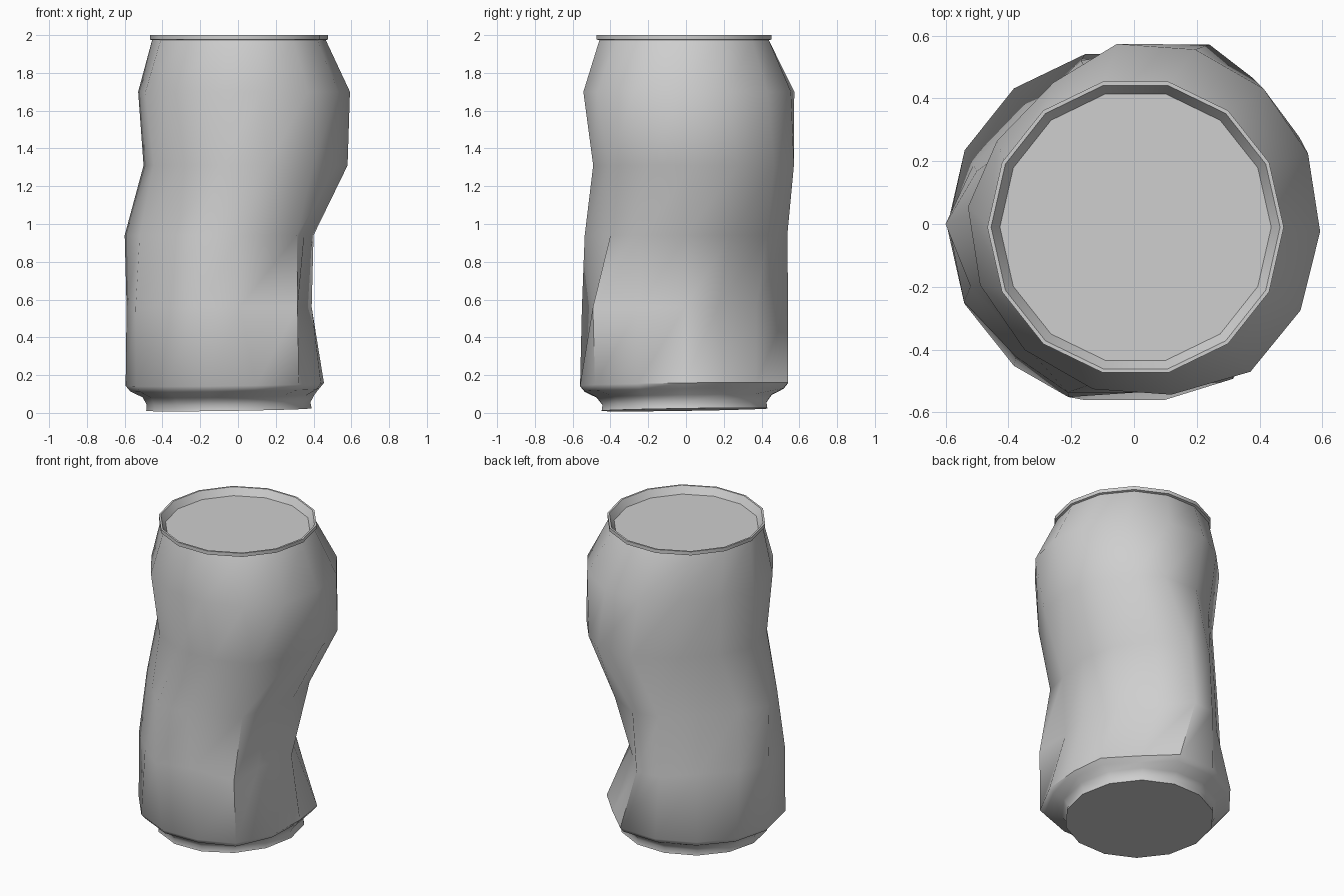
import bpy
import bmesh
from math import sin, cos, radians, tau

cube = bpy.data.objects.get("Cube")
if cube:
    bpy.data.objects.remove(cube)

SIDES = 14

metal = bpy.data.materials.new("bare_metal")
metal.use_nodes = True
metal.diffuse_color = (0.62, 0.62, 0.62, 1)
metal.node_tree.nodes["Principled BSDF"].inputs["Base Color"].default_value = (0.62, 0.62, 0.62, 1)


def ring(bm, z, cx, cy, rx, ry, twist=0, tilt=0, dents=None):
    """One loop of the can; dents map a column to its (dx, dy) offset."""
    verts = []
    for i in range(SIDES):
        a = tau * i / SIDES + radians(twist)
        dx, dy = (dents or {}).get(i, (0, 0))
        x, y = cx + rx * cos(a) + dx, cy + ry * sin(a) + dy
        verts.append(bm.verts.new((x, y, z + tilt * (x + y))))
    return verts


def loft(name, rings, cap_start=False, cap_end=False):
    """Skin a list of rings into one shell."""
    bm = bmesh.new()
    loops = [ring(bm, *r) for r in rings]
    for low, high in zip(loops, loops[1:]):
        for i in range(SIDES):
            j = (i + 1) % SIDES
            bm.faces.new((low[i], low[j], high[j], high[i]))
    if cap_start:
        bm.faces.new(loops[0][::-1])
    if cap_end:
        bm.faces.new(loops[-1])
    mesh = bpy.data.meshes.new(name)
    bm.to_mesh(mesh)
    bm.free()
    mesh.materials.append(metal)
    obj = bpy.data.objects.new(name, mesh)
    bpy.context.collection.objects.link(obj)
    bpy.ops.object.select_all(action="DESELECT")
    obj.select_set(True)
    bpy.context.view_layer.objects.active = obj
    bpy.ops.object.shade_smooth_by_angle(angle=radians(50))
    return obj


# Crushed folds in the wall, by column counted from +x towards +y
base_dent = {0: (-0.08, 0), 1: (-0.05, -0.03), 2: (-0.05, -0.06),
             12: (0, -0.03), 13: (-0.04, 0)}
low_dent = {1: (-0.07, -0.07), 2: (-0.08, -0.06), 3: (-0.03, 0),
            4: (0.04, -0.02), 5: (0.07, -0.07), 6: (0.03, -0.05),
            9: (0.03, 0.02), 11: (0, 0.06), 12: (0.11, -0.05), 13: (-0.02, 0)}
waist_dent = {4: (0.05, -0.03), 5: (0.08, -0.09), 6: (0.05, -0.07),
              8: (0.03, 0.04), 9: (0.05, 0.06), 12: (0.1, 0.03)}
bulge = {3: (0.08, 0), 4: (0.08, 0), 5: (0.06, -0.06), 6: (0.04, -0.04),
         12: (0.02, -0.02)}
shoulder_dent = {5: (0.03, -0.03), 6: (0.02, -0.03),
                 12: (0.02, -0.02), 13: (0.01, -0.01)}

# Bottom, foot and crumpled wall
loft("can_body", [
    (0.018, -0.048, -0.008, 0.438, 0.45, 0, 0.015),
    (0.05, -0.05, -0.008, 0.433, 0.445, 0, 0.015),
    (0.09, -0.05, -0.01, 0.455, 0.475, 0, 0.015),
    (0.122, -0.03, -0.01, 0.54, 0.54, 0, 0.015, base_dent),
    (0.152, -0.03, -0.01, 0.565, 0.565, 0, 0.015, base_dent),
    (0.56, -0.1, -0.005, 0.49, 0.56, 0, 0, low_dent),
    (0.94, -0.1, 0.0, 0.5, 0.55, 0, 0, waist_dent),
    (1.31, 0.04, 0.04, 0.54, 0.545, 0, 0, bulge),
    (1.7, 0.032, 0.015, 0.562, 0.565, -4, 0, shoulder_dent),
    (1.973, 0.005, -0.01, 0.46, 0.46),
], cap_start=True)

# Rolled rim and sunken lid
loft("rim_and_lid", [
    (1.973, 0.005, -0.01, 0.46, 0.46),
    (1.977, 0.005, -0.01, 0.472, 0.475),
    (2.0, 0.005, -0.01, 0.472, 0.475),
    (2.0, 0.005, -0.01, 0.46, 0.463),
    (1.955, 0.005, -0.01, 0.432, 0.435),
], cap_end=True)
